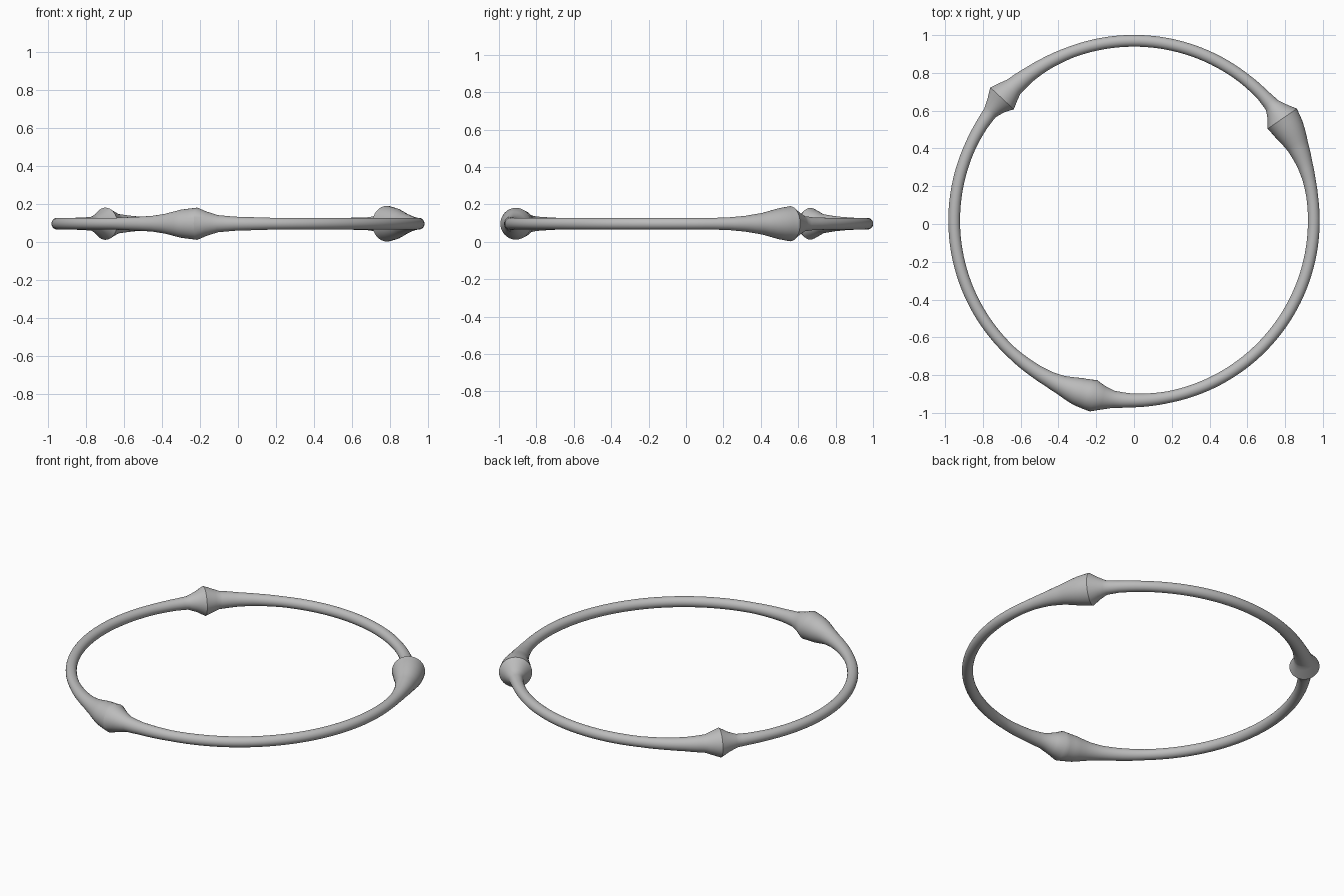
import bpy, bmesh
from math import cos, sin, tau, radians
from mathutils import Vector

cube = bpy.data.objects.get("Cube")
if cube:
    bpy.data.objects.remove(cube, do_unlink=True)

CENTRE = Vector((0, 0.018, 0.097))
RING_R, TUBE_R = 0.952, 0.031
STEPS, SIDES = 160, 32

# Flares: ridge angle, then (arc distance, tube radius) from the long taper to the short one
FLARES = [
    (34.5, [(-0.45, 0.031), (-0.36, 0.034), (-0.27, 0.042), (-0.17, 0.058), (-0.07, 0.083),
            (0, 0.094), (0.045, 0.064), (0.09, 0.041), (0.16, 0.034), (0.3, 0.031)]),
    (137.2, [(-0.45, 0.031), (-0.3, 0.035), (-0.2, 0.04), (-0.085, 0.052),
             (0, 0.085), (0.05, 0.057), (0.1, 0.038), (0.17, 0.034), (0.3, 0.031)]),
    (257, [(-0.5, 0.031), (-0.33, 0.037), (-0.25, 0.042), (-0.18, 0.052), (-0.09, 0.074),
           (0, 0.085), (0.05, 0.064), (0.11, 0.045), (0.2, 0.037), (0.4, 0.031)]),
]

# Ring stations: even steps plus the exact flare stations
stations = {}
for angle, profile in FLARES:
    for dist, rad in profile:
        stations[radians(angle) + dist / RING_R] = rad


def tube_radius(a):
    """Radius of the tube at ring angle a."""
    for angle, profile in FLARES:
        d = (a - radians(angle)) * RING_R
        for (d0, r0), (d1, r1) in zip(profile, profile[1:]):
            if d0 <= d <= d1:
                return r0 + (r1 - r0) * (d - d0) / (d1 - d0)
    return TUBE_R


start = radians(-60)
for i in range(STEPS):
    a = start + tau * i / STEPS
    if all(abs(a - s) > 0.012 for s in stations):
        stations[a] = tube_radius(a)

# Sweep the round section along the ring
bm = bmesh.new()
loops = []
for a in sorted(stations):
    out = Vector((cos(a), sin(a), 0))
    r = stations[a]
    loops.append([bm.verts.new(CENTRE + out * (RING_R + r * cos(tau * k / SIDES))
                               + Vector((0, 0, r * sin(tau * k / SIDES))))
                  for k in range(SIDES)])
for i, loop in enumerate(loops):
    nxt = loops[(i + 1) % len(loops)]
    for k in range(SIDES):
        m = (k + 1) % SIDES
        bm.faces.new((loop[k], nxt[k], nxt[m], loop[m]))
bmesh.ops.recalc_face_normals(bm, faces=bm.faces)
mesh = bpy.data.meshes.new("flared_ring")
bm.to_mesh(mesh)
bm.free()

# Plain grey
grey = bpy.data.materials.new("grey")
grey.use_nodes = True
colour = (0.5, 0.5, 0.5, 1)
grey.diffuse_color = colour
grey.node_tree.nodes["Principled BSDF"].inputs["Base Color"].default_value = colour
mesh.materials.append(grey)

ring = bpy.data.objects.new("flared_ring", mesh)
bpy.context.collection.objects.link(ring)
bpy.ops.object.select_all(action='DESELECT')
ring.select_set(True)
bpy.context.view_layer.objects.active = ring
bpy.ops.object.shade_smooth_by_angle(angle=radians(30))
